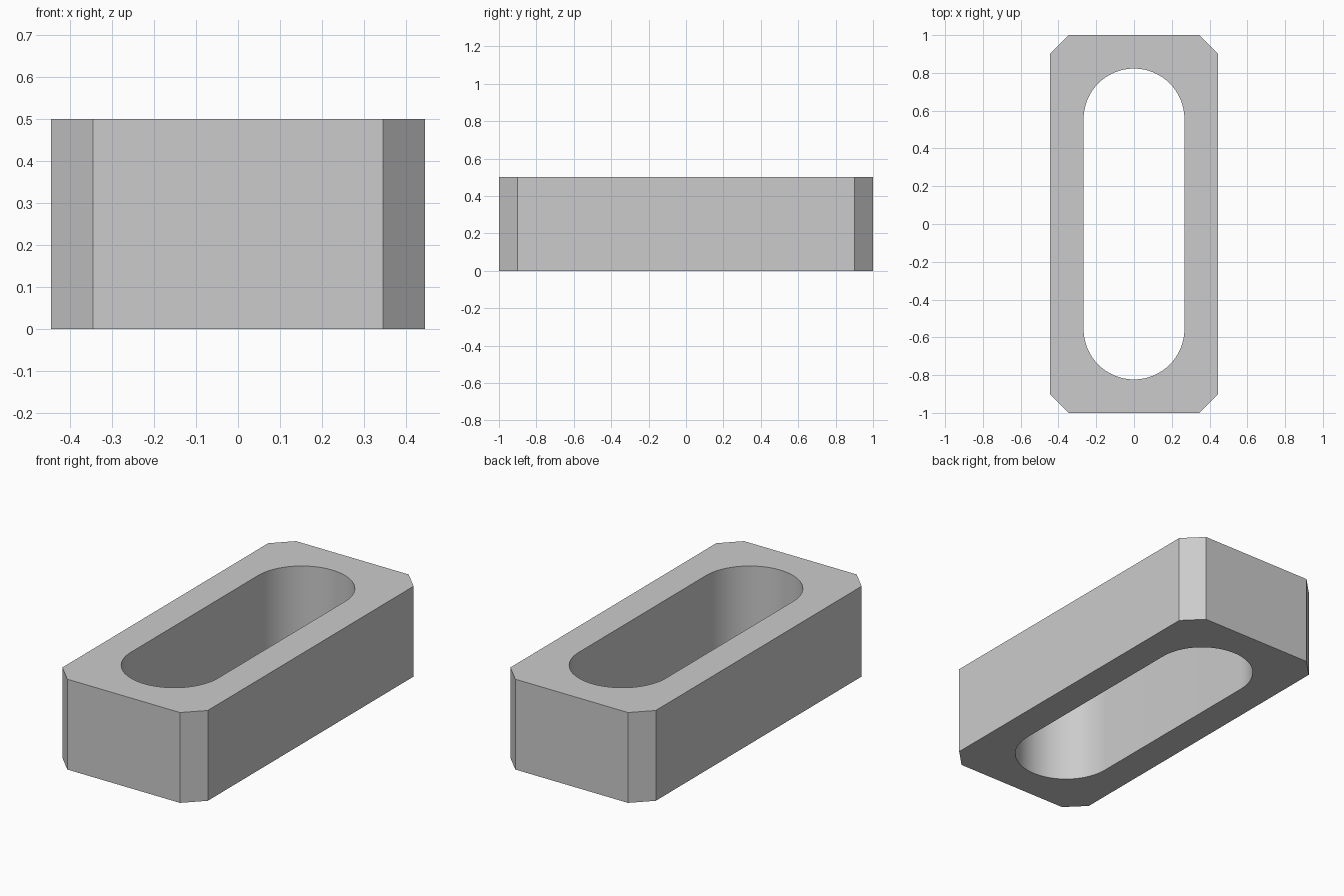
import bpy
import bmesh
from math import cos, sin, pi, radians

cube = bpy.data.objects.get("Cube")
if cube:
    bpy.data.objects.remove(cube, do_unlink=True)

HALF_X, HALF_Y, HEIGHT = 0.445, 1.0, 0.5
CHAMFER = 0.1
SLOT_R, SLOT_Y = 0.267, 0.823
ARC_STEPS = 32

grey = bpy.data.materials.new("plain grey")
grey.use_nodes = True
colour = (0.6, 0.6, 0.6, 1)
grey.diffuse_color = colour
grey.node_tree.nodes["Principled BSDF"].inputs["Base Color"].default_value = colour


def chamfered_rectangle():
    points = []
    for sx, sy in ((1, 1), (-1, 1), (-1, -1), (1, -1)):
        corner = [(sx * HALF_X, sy * (HALF_Y - CHAMFER)),
                  (sx * (HALF_X - CHAMFER), sy * HALF_Y)]
        points += corner if sx * sy > 0 else corner[::-1]
    return points


def slot_outline():
    centre = SLOT_Y - SLOT_R
    points = []
    for side, start in ((1, 0), (-1, pi)):
        for i in range(ARC_STEPS + 1):
            a = start + pi * i / ARC_STEPS
            points.append((SLOT_R * cos(a), side * centre + SLOT_R * sin(a)))
    return points


def add_loop(bm, points):
    verts = [bm.verts.new((x, y, 0)) for x, y in points]
    return [bm.edges.new((v, verts[i - 1])) for i, v in enumerate(verts)]


# Block profile with a through slot, extruded upwards
bm = bmesh.new()
edges = add_loop(bm, chamfered_rectangle()) + add_loop(bm, slot_outline())
bmesh.ops.triangle_fill(bm, edges=edges, use_beauty=True)
result = bmesh.ops.extrude_face_region(bm, geom=bm.faces[:])
top = [g for g in result["geom"] if isinstance(g, bmesh.types.BMVert)]
bmesh.ops.translate(bm, verts=top, vec=(0, 0, HEIGHT))
bmesh.ops.recalc_face_normals(bm, faces=bm.faces[:])

mesh = bpy.data.meshes.new("slotted_block")
bm.to_mesh(mesh)
bm.free()
mesh.materials.append(grey)
block = bpy.data.objects.new("slotted_block", mesh)
bpy.context.collection.objects.link(block)

# Smooth slot ends, crisp outer edges
bpy.ops.object.select_all(action="DESELECT")
block.select_set(True)
bpy.context.view_layer.objects.active = block
bpy.ops.object.shade_smooth_by_angle(angle=radians(30))
